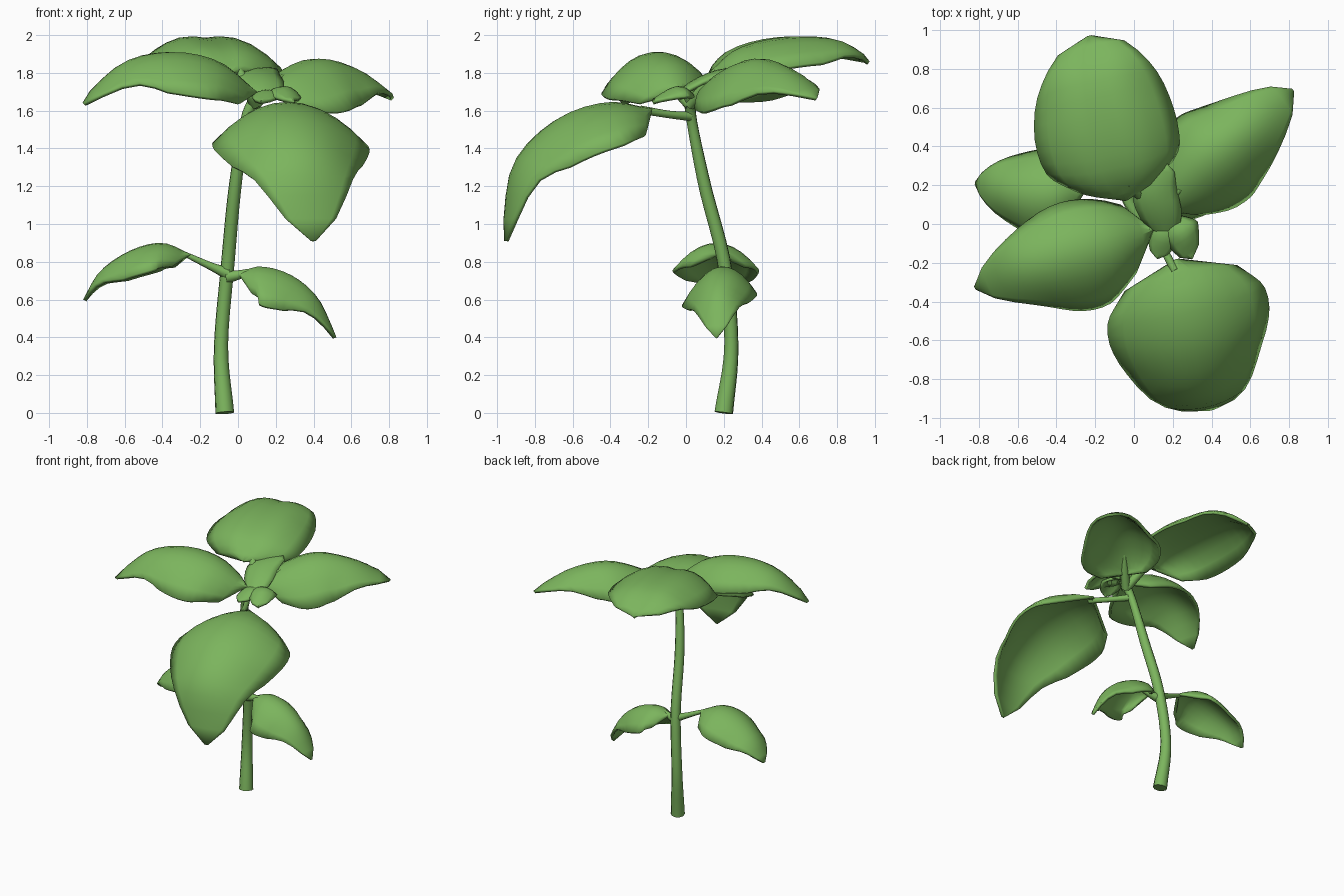
import bpy, bmesh, math
from mathutils import Vector

if "Cube" in bpy.data.objects:
    bpy.data.objects.remove(bpy.data.objects["Cube"])

green = bpy.data.materials.new("leaf green")
green.diffuse_color = (0.2, 0.46, 0.11, 1)
green.use_nodes = True
green.node_tree.nodes["Principled BSDF"].inputs["Base Color"].default_value = green.diffuse_color


def smooth_path(points, n):
    """Catmull-Rom samples through the points (any dimension)."""
    p = [Vector(q) for q in points]
    p = [2 * p[0] - p[1]] + p + [2 * p[-1] - p[-2]]
    out = []
    for i in range(n + 1):
        u = i / n * (len(p) - 3)
        k = min(int(u), len(p) - 4)
        t = u - k
        a, b, c, d = p[k:k + 4]
        out.append(0.5 * (2 * b + (c - a) * t + (2 * a - 5 * b + 4 * c - d) * t * t
                          + (3 * b - a - 3 * c + d) * t ** 3))
    return out


def finish(ob):
    bpy.ops.object.select_all(action='DESELECT')
    ob.select_set(True)
    bpy.context.view_layer.objects.active = ob
    ob.data.materials.append(green)
    if ob.type == 'CURVE':
        bpy.ops.object.convert(target='MESH')
    bpy.ops.object.shade_smooth_by_angle(angle=math.radians(50))


def tube(name, points, n=8, sides=2):
    """Tapered round stalk; each point is x, y, z, radius."""
    cu = bpy.data.curves.new(name, 'CURVE')
    cu.dimensions = '3D'
    cu.bevel_depth = 1
    cu.bevel_resolution = sides
    cu.use_fill_caps = True
    path = smooth_path(points, n)
    sp = cu.splines.new('POLY')
    sp.points.add(len(path) - 1)
    for pt, q in zip(sp.points, path):
        pt.co = (q[0], q[1], q[2], 1)
        pt.radius = q[3]
    ob = bpy.data.objects.new(name, cu)
    bpy.context.collection.objects.link(ob)
    finish(ob)


def leaf(name, rib, width, droop, skew=0.75, base=0.5, tip=0.7, crease=0.0, roll=0.0,
         rows=14, cols=10):
    """Domed leaf along a midrib: half width, edge droop, outline fullness at base and tip."""
    mid = smooth_path(rib, rows)
    side = (mid[-1] - mid[0]).cross(Vector((0, 0, 1))).normalized()
    bm = bmesh.new()
    grid = []
    for i, m in enumerate(mid):
        tan = (mid[min(i + 1, rows)] - mid[max(i - 1, 0)]).normalized()
        up = side.cross(tan).normalized()
        a = (i / rows) ** skew
        f = max(math.sin(math.pi * a), 0.0) ** (base if a < 0.5 else tip)
        f = max(f, 0.03)
        sag = droop * f * min(1, 3 * (1 - i / rows))
        row = []
        for j in range(cols + 1):
            s = 2 * j / cols - 1
            lift = crease * f * math.sin(math.pi * abs(s)) - sag * s * s + roll * f * s
            row.append(bm.verts.new(m + side * width * f * s + up * lift))
        grid.append(row)
    for a, b in zip(grid, grid[1:]):
        for j in range(cols):
            bm.faces.new((a[j], a[j + 1], b[j + 1], b[j]))
    bmesh.ops.recalc_face_normals(bm, faces=bm.faces)
    if sum(f.normal.z for f in bm.faces) < 0:
        bmesh.ops.reverse_faces(bm, faces=bm.faces)
    me = bpy.data.meshes.new(name)
    bm.to_mesh(me)
    bm.free()
    ob = bpy.data.objects.new(name, me)
    bpy.context.collection.objects.link(ob)
    sol = ob.modifiers.new("thickness", 'SOLIDIFY')
    sol.thickness = 0.02
    sol.offset = -1
    finish(ob)


# main stem
tube("stem", [(-0.07, 0.20, 0, 0.05), (-0.09, 0.24, 0.35, 0.038), (-0.055, 0.205, 0.78, 0.036),
              (-0.015, 0.10, 1.2, 0.034), (0.04, 0.03, 1.55, 0.028), (0.11, 0.02, 1.69, 0.035)], 24, 3)

# leaf stalks
tube("front_stalk", [(0.06, 0.02, 1.57, 0.025), (0.13, -0.09, 1.58, 0.02), (0.21, -0.24, 1.605, 0.022)])
tube("left_stalk", [(0.09, 0.02, 1.63, 0.03), (0.06, -0.03, 1.69, 0.03), (-0.02, -0.06, 1.77, 0.025)])
tube("back_stalk", [(0.09, 0.02, 1.63, 0.03), (0.05, 0.12, 1.73, 0.03), (-0.03, 0.21, 1.86, 0.022)])
tube("right_stalk", [(0.09, 0.02, 1.63, 0.03), (0.16, 0.09, 1.71, 0.03), (0.24, 0.18, 1.785, 0.012)])
tube("lower_left_stalk", [(-0.055, 0.2, 0.74, 0.035), (-0.13, 0.19, 0.77, 0.022), (-0.28, 0.17, 0.84, 0.013)])
tube("lower_right_stalk", [(-0.06, 0.2, 0.72, 0.035), (0.0, 0.19, 0.73, 0.025), (0.07, 0.18, 0.75, 0.015)])

# big upper leaves
leaf("front_leaf", [(0.22, -0.18, 1.61), (0.27, -0.42, 1.645), (0.32, -0.69, 1.55),
                    (0.36, -0.91, 1.31), (0.40, -0.96, 0.91)], 0.425, 0.22, 0.72, 0.45, 0.62)
leaf("left_leaf", [(0.1, -0.03, 1.70), (-0.1, -0.11, 1.86), (-0.35, -0.18, 1.91),
                   (-0.6, -0.25, 1.85), (-0.82, -0.33, 1.64)], 0.29, 0.19, 0.78, 0.5, 0.7, 0, 0.04)
leaf("back_leaf", [(-0.04, 0.12, 1.80), (-0.09, 0.26, 1.92), (-0.15, 0.5, 1.98),
                   (-0.2, 0.77, 1.97), (-0.23, 0.97, 1.86)], 0.37, 0.14, 0.85, 0.4, 0.45, 0.025)
leaf("right_leaf", [(0.14, 0.07, 1.70), (0.26, 0.2, 1.81), (0.43, 0.36, 1.875),
                    (0.63, 0.52, 1.82), (0.82, 0.69, 1.67)], 0.28, 0.22, 0.8, 0.55, 0.65, 0, -0.04)

# lower pair of leaves
leaf("lower_left_leaf", [(-0.25, 0.17, 0.84), (-0.4, 0.16, 0.9), (-0.57, 0.165, 0.86),
                         (-0.73, 0.19, 0.75), (-0.82, 0.21, 0.6)], 0.23, 0.14, 0.75, 0.5, 0.75)
leaf("lower_right_leaf", [(0.0, 0.19, 0.74), (0.12, 0.18, 0.775), (0.28, 0.17, 0.73),
                          (0.42, 0.16, 0.61), (0.52, 0.16, 0.40)], 0.2, 0.17, 0.75, 0.5, 0.7, 0, -0.03)

# young leaves at the growing tip
leaf("young_back_leaf", [(0.17, -0.08, 1.68), (0.13, 0.05, 1.77), (0.11, 0.18, 1.82),
                         (0.16, 0.32, 1.83)], 0.12, 0.03, 0.9, 0.5, 0.5, rows=8, cols=6)
leaf("young_left_leaf", [(0.17, 0.03, 1.70), (0.15, -0.07, 1.71), (0.12, -0.18, 1.65)],
     0.08, 0.03, 0.9, 0.5, 0.5, rows=8, cols=6)
leaf("young_right_leaf", [(0.15, 0.04, 1.69), (0.25, -0.05, 1.73), (0.30, -0.18, 1.65)],
     0.1, 0.05, 0.9, 0.5, 0.5, rows=8, cols=6)
